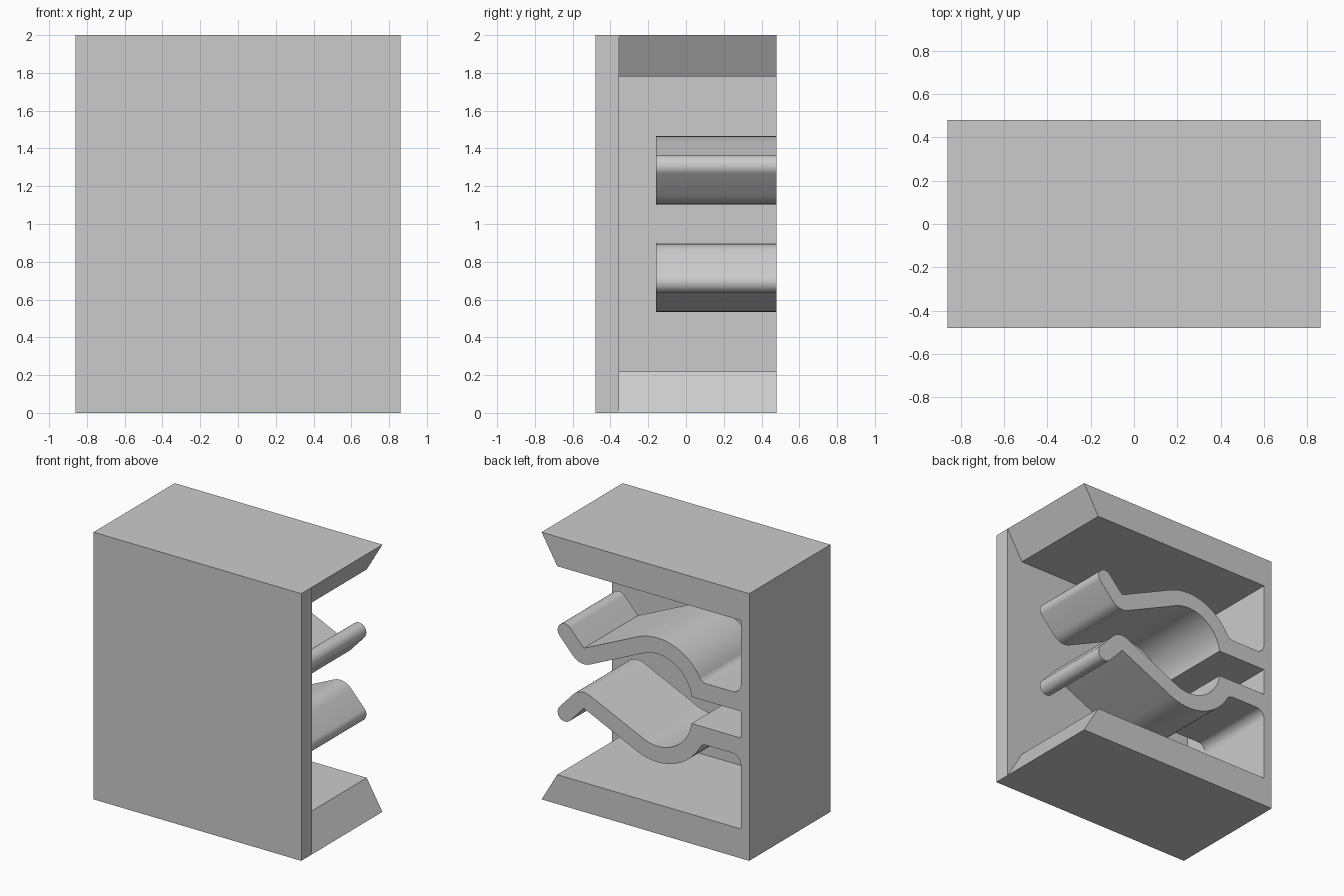
import bpy, bmesh
from math import cos, sin, radians

cube = bpy.data.objects.get("Cube")
if cube:
    bpy.data.objects.remove(cube, do_unlink=True)

GREY = 0.6
mat = bpy.data.materials.new("light grey")
mat.use_nodes = True
mat.diffuse_color = (GREY, GREY, GREY, 1)
mat.node_tree.nodes["Principled BSDF"].inputs["Base Color"].default_value = (GREY, GREY, GREY, 1)

W, D, H = 0.86, 0.48, 2.0
PLATE_Y = -0.355
ARM_Y = -0.16


def arc(cx, cz, r, start, end, steps):
    """Points along an arc in the xz plane, angles in degrees."""
    angles = [radians(start + (end - start) * i / steps) for i in range(steps + 1)]
    return [(cx + r * cos(a), cz + r * sin(a)) for a in angles]


def extrude_profile(name, profile, y0, y1):
    """Solid made by sweeping an xz outline along y."""
    bm = bmesh.new()
    face = bm.faces.new([bm.verts.new((x, y0, z)) for x, z in profile])
    swept = bmesh.ops.extrude_face_region(bm, geom=[face])["geom"]
    bmesh.ops.translate(bm, vec=(0, y1 - y0, 0),
                        verts=[g for g in swept if isinstance(g, bmesh.types.BMVert)])
    bmesh.ops.recalc_face_normals(bm, faces=bm.faces)
    mesh = bpy.data.meshes.new(name)
    bm.to_mesh(mesh)
    bm.free()
    mesh.materials.append(mat)
    obj = bpy.data.objects.new(name, mesh)
    bpy.context.collection.objects.link(obj)
    return obj


def mirrored(points):
    return [(x, H - z) for x, z in points]


# Front cover plate
extrude_profile("front_plate", [(-W, 0), (W, 0), (W, H), (-W, H)], -D, PLATE_Y)

# C-shaped housing with bevelled lips at the open end
upper = [(-0.79, 1.78), (0.73, 1.78), (W, H), (-W, H)]
extrude_profile("housing", upper + mirrored(upper)[::-1], PLATE_Y, D)

# Spring arm: straight root, arch, ramp, hooked rounded tip, and fillets on the way back
arm = [(-0.79, 1.10)]
arm += arc(-0.10, 1.06, 0.285, 172, 66, 16)     # inside of arch
arm += arc(0.51, 1.225, 0.12, 246, 320, 8)      # outside of hook bend
arm += arc(0.667, 1.306, 0.06, -40, 140, 14)    # rounded tip
arm += [(0.51, 1.225)]                          # hook valley
arm += arc(-0.10, 1.06, 0.405, 66, 150, 16)     # outside of arch
arm += arc(-0.504, 1.29, 0.06, 330, 270, 6)     # fillet to root
arm += arc(-0.72, 1.30, 0.07, 270, 180, 8)      # fillet to wall

arms = [extrude_profile("upper_spring_arm", arm, ARM_Y, D),
        extrude_profile("lower_spring_arm", mirrored(arm), ARM_Y, D)]

# Smooth the curved surfaces, keeping the corners crisp
bpy.ops.object.select_all(action="DESELECT")
for obj in arms:
    obj.select_set(True)
bpy.context.view_layer.objects.active = arms[0]
bpy.ops.object.shade_smooth_by_angle(angle=radians(30))
